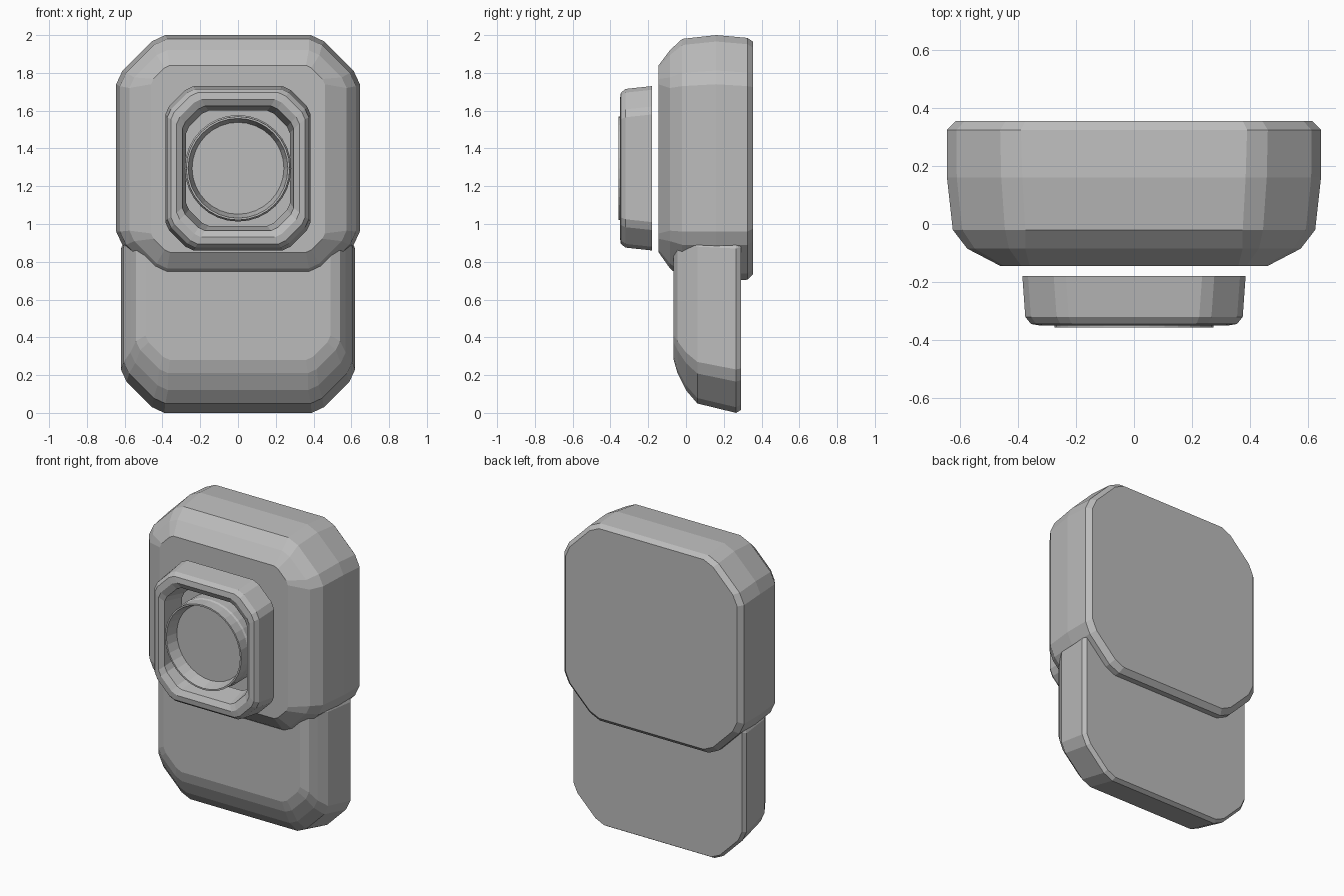
import bpy, bmesh, math

cube = bpy.data.objects.get("Cube")
if cube:
    bpy.data.objects.remove(cube, do_unlink=True)

grey = bpy.data.materials.new("plain_grey")
grey.use_nodes = True
COLOR = (0.5, 0.5, 0.5, 1.0)
grey.diffuse_color = COLOR
grey.node_tree.nodes["Principled BSDF"].inputs["Base Color"].default_value = COLOR


def rounded_ring(y, hx, z0, z1, c):
    """Rectangle in the xz plane with each corner cut by three facets."""
    corner = [(0, c), (0.13 * c, 0.72 * c), (0.72 * c, 0.13 * c), (c, 0)]
    right = [(hx - dx, z1 - dz) for dx, dz in corner]
    left = [(-x, z) for x, z in reversed(right)]
    top = right + left
    bottom = [(-x, z0 + z1 - z) for x, z in top]
    return [(x, y, z) for x, z in top + bottom]


def circle_ring(y, radius, center_z, sides=32):
    angles = [2 * math.pi * i / sides for i in range(sides)]
    return [(radius * math.cos(a), y, center_z + radius * math.sin(a)) for a in angles]


def loft(name, rings, closed=False):
    """Skin a run of rings; cap the ends or join the last ring to the first."""
    bm = bmesh.new()
    loops = [[bm.verts.new(p) for p in ring] for ring in rings]
    pairs = list(zip(loops, loops[1:]))
    if closed:
        pairs.append((loops[-1], loops[0]))
    else:
        bm.faces.new(loops[0])
        bm.faces.new(loops[-1])
    n = len(loops[0])
    for a, b in pairs:
        for i in range(n):
            j = (i + 1) % n
            bm.faces.new((a[i], a[j], b[j], b[i]))
    bmesh.ops.recalc_face_normals(bm, faces=bm.faces)
    mesh = bpy.data.meshes.new(name)
    bm.to_mesh(mesh)
    bm.free()
    mesh.materials.append(grey)
    obj = bpy.data.objects.new(name, mesh)
    bpy.context.collection.objects.link(obj)
    return obj


# Upper housing: y, half width, bottom, top, corner size
upper = [
    (0.355, 0.615, 0.735, 1.965, 0.24),
    (0.325, 0.645, 0.705, 1.985, 0.255),
    (0.16, 0.645, 0.70, 2.0, 0.26),
    (-0.02, 0.625, 0.71, 1.98, 0.25),
    (-0.085, 0.575, 0.765, 1.92, 0.2),
    (-0.145, 0.46, 0.85, 1.84, 0.1),
]
loft("upper_housing", [rounded_ring(*s) for s in upper])

# Lower housing, its top buried in the upper one
lower = [
    (0.29, 0.605, 0.015, 1.1, 0.22),
    (0.265, 0.62, 0.0, 1.1, 0.23),
    (0.06, 0.605, 0.05, 1.1, 0.22),
    (0.0, 0.57, 0.12, 1.1, 0.2),
    (-0.045, 0.54, 0.21, 1.1, 0.17),
    (-0.065, 0.49, 0.28, 1.1, 0.13),
]
loft("lower_housing", [rounded_ring(*s) for s in lower])

# Open frame floating ahead of the housing: y, half width, half height, corner
CENTER = 1.295
frame = [
    (-0.18, 0.385, 0.435, 0.15),
    (-0.32, 0.375, 0.42, 0.15),
    (-0.345, 0.355, 0.40, 0.14),
    (-0.35, 0.325, 0.365, 0.13),
    (-0.33, 0.295, 0.33, 0.12),
    (-0.18, 0.275, 0.305, 0.12),
]
loft("front_frame",
     [rounded_ring(y, hx, CENTER - hz, CENTER + hz, c) for y, hx, hz, c in frame],
     closed=True)

# Round cup with a recessed disc
cup = [(-0.19, 0.282), (-0.28, 0.282), (-0.29, 0.276), (-0.357, 0.274),
       (-0.357, 0.264), (-0.28, 0.243)]
loft("round_cup", [circle_ring(y, r, CENTER) for y, r in cup])
